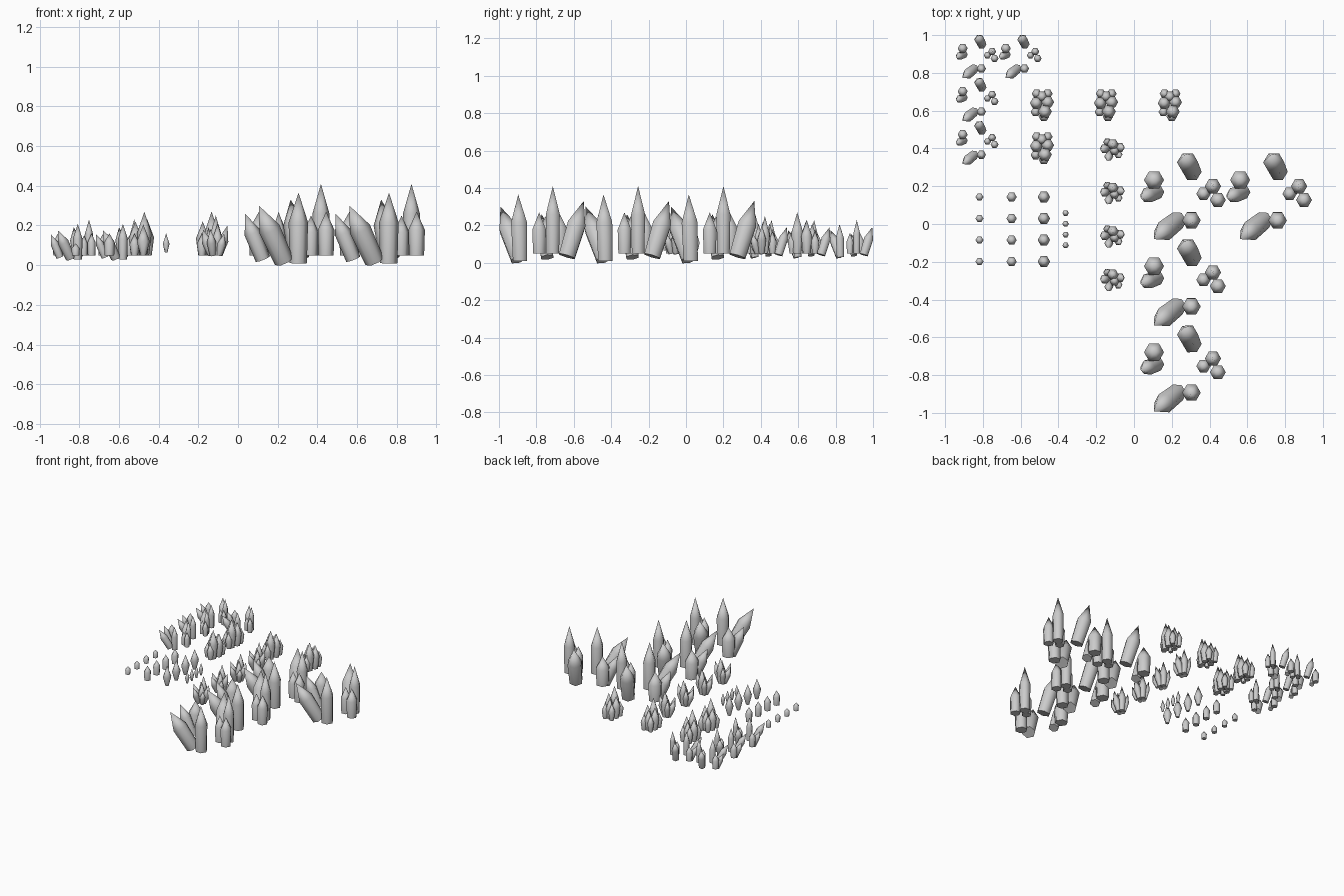
import bpy, bmesh
from mathutils import Vector

old = bpy.data.objects.get("Cube")
if old:
    bpy.data.objects.remove(old, do_unlink=True)

stone = bpy.data.materials.new("grey_crystal")
stone.use_nodes = True
stone.diffuse_color = (0.6, 0.6, 0.6, 1)
stone.node_tree.nodes["Principled BSDF"].inputs["Base Color"].default_value = (0.6, 0.6, 0.6, 1)

GROUND = 0.05
# Profiles: (height fraction, radius fraction)
PRISM = [(0, 0.9), (0.58, 1)]
SPINDLE = [(0, 0.4), (0.45, 1)]
BULB = [(0, 0.65), (0.5, 1)]


def add_crystal(bm, base, tip, radius, profile):
    """Six-sided column from base to a pointed tip."""
    base, tip = Vector(base), Vector(tip)
    axis = tip - base
    turn = Vector((0, 0, 1)).rotation_difference(axis)
    rings = []
    for h, r in profile:
        ring = bmesh.ops.create_circle(bm, segments=6, radius=radius * r)["verts"]
        # point one corner of the hexagon along x
        for v in ring:
            v.co = base + axis * h + turn @ Vector((v.co.y, -v.co.x, 0))
        rings.append(ring)
    for low, high in zip(rings, rings[1:]):
        for i in range(6):
            j = (i + 1) % 6
            bm.faces.new((low[i], low[j], high[j], high[i]))
    bm.faces.new(rings[0])
    point = bm.verts.new(tip)
    for i in range(6):
        bm.faces.new((rings[-1][i], rings[-1][(i + 1) % 6], point))


def make_mesh(name, crystals, profile):
    bm = bmesh.new()
    for base, tip, radius in crystals:
        add_crystal(bm, base, tip, radius, profile)
    bmesh.ops.recalc_face_normals(bm, faces=bm.faces)
    for f in bm.faces:
        f.smooth = len(f.verts) < 6
    for e in bm.edges:
        e.smooth = not any(len(f.verts) == 6 for f in e.link_faces)
    mesh = bpy.data.meshes.new(name)
    bm.to_mesh(mesh)
    bm.free()
    mesh.materials.append(stone)
    return mesh


def place(name, mesh, spots, scale=1):
    for i, (x, y) in enumerate(spots):
        ob = bpy.data.objects.new(f"{name}_{i + 1}", mesh)
        ob.location = (x, y, GROUND)
        ob.scale = (scale,) * 3
        bpy.context.collection.objects.link(ob)


def upright(x, y, height, radius, bottom=0):
    return ((x, y, bottom), (x, y, height), radius)


# Wide scattered group: upright columns, leaning columns and a trio
scattered = make_mesh("scattered_group", [
    upright(0.106, 0.233, 0.22, 0.053),
    ((0.125, 0.17, -0.02), (0.035, 0.14, 0.21), 0.042),
    ((0.308, 0.275, -0.015), (0.265, 0.365, 0.28), 0.056),
    ((0.303, 0.025, -0.04), (0.305, 0.015, 0.315), 0.049),
    ((0.232, 0.02, -0.03), (0.105, -0.08, 0.25), 0.055),
    upright(0.418, 0.2, 0.36, 0.043),
    upright(0.368, 0.16, 0.2, 0.038),
    upright(0.444, 0.127, 0.22, 0.042),
], PRISM)
step = 0.456
corner = [(0, 0), (1, 0), (0, -1), (0, -2)]
place("large_scattered_group", scattered, [(step * i, step * j) for i, j in corner])
place("small_scattered_group", scattered,
      [(-0.96 + step / 2 * i, 0.813 + step / 2 * j) for i, j in corner], 0.5)

# Dense group of upright columns
dense = make_mesh("dense_group", [
    upright(0.015, -0.04, 0.22, 0.037),
    upright(-0.03, 0.005, 0.17, 0.034),
    upright(0.03, 0.01, 0.18, 0.034),
    upright(0, 0.04, 0.16, 0.03),
    upright(0.03, 0.055, 0.12, 0.026),
    upright(-0.028, 0.055, 0.13, 0.026),
    upright(-0.034, -0.042, 0.11, 0.026),
    upright(0.01, -0.066, 0.13, 0.028),
], BULB)
place("dense_group", dense, [(-0.487, 0.635), (-0.487, 0.407), (-0.148, 0.635), (0.19, 0.635)])

# Splayed group with spikes leaning outward
splayed = make_mesh("splayed_group", [
    upright(0.003, 0.022, 0.2, 0.03),
    upright(0.012, -0.012, 0.16, 0.026),
    ((0.02, 0.005, 0), (0.062, 0.005, 0.15), 0.026),
    ((-0.02, 0.005, 0), (-0.062, -0.008, 0.13), 0.026),
    ((-0.012, -0.02, 0), (-0.025, -0.066, 0.13), 0.024),
    ((0.02, -0.02, 0), (0.045, -0.045, 0.11), 0.022),
    ((-0.018, 0.022, 0), (-0.035, 0.045, 0.14), 0.022),
], BULB)
place("splayed_group", splayed, [(-0.115, 0.4 - 0.23 * i) for i in range(4)])

# Columns of single crystals in four sizes
singles = [
    ("tiny_spindle", -0.362, 0.058, 0.057, 0.11, 0.017, 0.015, SPINDLE),
    ("small_single", -0.818, 0.143, 0.114, 0.06, 0.021, 0, PRISM),
    ("medium_single", -0.648, 0.143, 0.114, 0.11, 0.027, 0, PRISM),
    ("tall_single", -0.477, 0.143, 0.114, 0.155, 0.033, 0, SPINDLE),
]
for name, x, y, gap, height, radius, bottom, profile in singles:
    mesh = make_mesh(name, [upright(0, 0, height, radius, bottom)], profile)
    place(name, mesh, [(x, y - gap * i) for i in range(4)])
